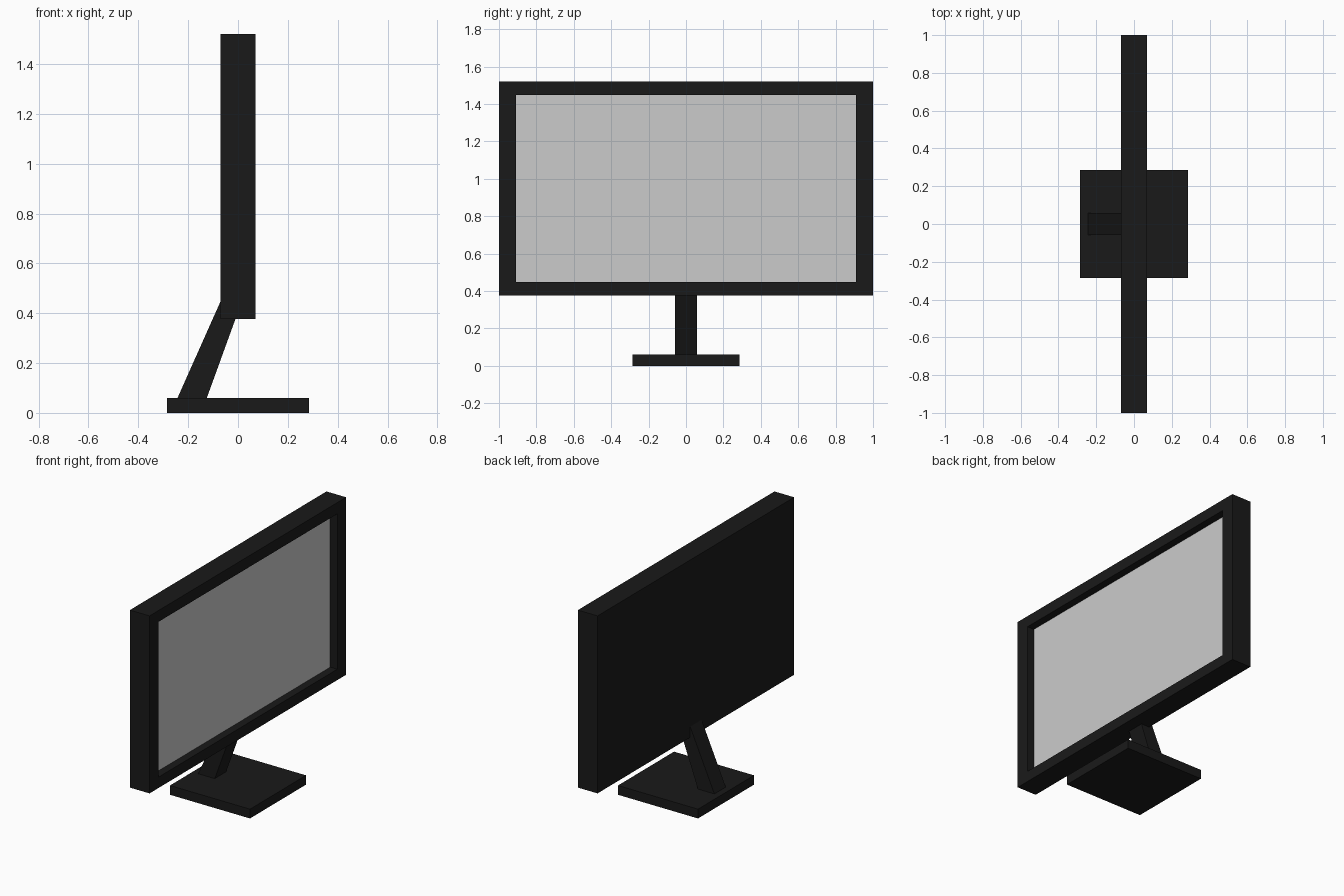
import bpy, bmesh

if "Cube" in bpy.data.objects:
    bpy.data.objects.remove(bpy.data.objects["Cube"])

black = bpy.data.materials.new("black_plastic")
black.diffuse_color = (0.01, 0.01, 0.01, 1)
black.use_nodes = True
black.node_tree.nodes["Principled BSDF"].inputs["Base Color"].default_value = black.diffuse_color
screen_grey = bpy.data.materials.new("screen_grey")
screen_grey.diffuse_color = (0.6, 0.6, 0.6, 1)
screen_grey.use_nodes = True
screen_grey.node_tree.nodes["Principled BSDF"].inputs["Base Color"].default_value = screen_grey.diffuse_color


def add_mesh(name, bm, mat):
    bmesh.ops.recalc_face_normals(bm, faces=bm.faces[:])
    mesh = bpy.data.meshes.new(name)
    bm.to_mesh(mesh)
    bm.free()
    mesh.materials.append(mat)
    obj = bpy.data.objects.new(name, mesh)
    bpy.context.collection.objects.link(obj)
    return obj


def extrude_profile(name, profile, half_width, mat):
    """Extrude an (x, z) side profile symmetrically along y."""
    bm = bmesh.new()
    face = bm.faces.new([bm.verts.new((x, -half_width, z)) for x, z in profile])
    side = bmesh.ops.extrude_face_region(bm, geom=[face], use_keep_orig=True)
    for v in side["geom"]:
        if isinstance(v, bmesh.types.BMVert):
            v.co.y = half_width
    return add_mesh(name, bm, mat)


def rect(x0, x1, z0, z1):
    return [(x0, z0), (x1, z0), (x1, z1), (x0, z1)]


FRONT, BACK, SCREEN_X = 0.07, -0.07, 0.02
OPEN_Y, OPEN_Z0, OPEN_Z1 = 0.91, 0.447, 1.447

# Base plate
extrude_profile("base", rect(-0.285, 0.285, 0, 0.06), 0.285, black)

# Slanted neck, running from the base into the housing
extrude_profile("neck", [(-0.245, 0.055), (-0.127, 0.055), (0.0, 0.405), (-0.06, 0.47)],
                0.058, black)

# Housing: box whose front is inset to the bezel opening and pushed inwards
housing = extrude_profile("housing", rect(BACK, FRONT, 0.377, 1.52), 1.0, black)
bm = bmesh.new()
bm.from_mesh(housing.data)
bm.normal_update()
front = max(bm.faces, key=lambda f: f.normal.x)
bmesh.ops.inset_individual(bm, faces=[front], thickness=0.07)
for v in front.verts:
    v.co.y = OPEN_Y if v.co.y > 0 else -OPEN_Y
    v.co.z = OPEN_Z1 if v.co.z > 1 else OPEN_Z0
recess = bmesh.ops.extrude_discrete_faces(bm, faces=[front])["faces"][0]
for v in recess.verts:
    v.co.x = SCREEN_X
bmesh.ops.delete(bm, geom=[recess], context='FACES')
bm.to_mesh(housing.data)
bm.free()

# Screen closing the back of the recess
bm = bmesh.new()
bm.faces.new([bm.verts.new((SCREEN_X, y, z)) for y, z in
              rect(-OPEN_Y, OPEN_Y, OPEN_Z0, OPEN_Z1)])
screen = add_mesh("screen", bm, screen_grey)
if screen.data.polygons[0].normal.x < 0:
    screen.data.flip_normals()
